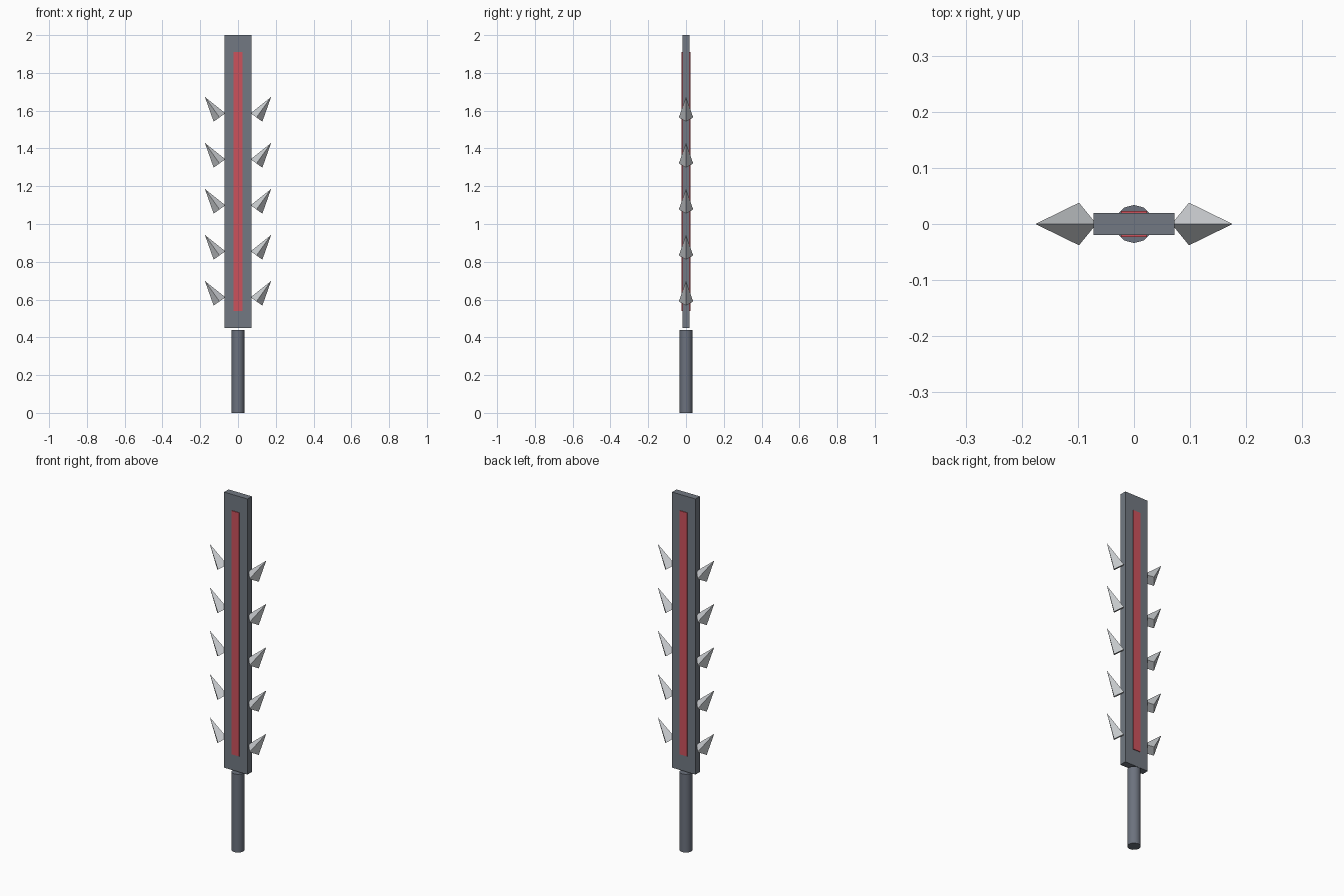
import bpy, math
from mathutils import Matrix

if "Cube" in bpy.data.objects:
    bpy.data.objects.remove(bpy.data.objects["Cube"])


def material(name, srgb):
    m = bpy.data.materials.new(name)
    lin = [((c / 255 + 0.055) / 1.055) ** 2.4 for c in srgb]
    m.diffuse_color = (*lin, 1)
    m.use_nodes = True
    m.node_tree.nodes["Principled BSDF"].inputs["Base Color"].default_value = m.diffuse_color
    return m


steel = material("dark steel", (114, 121, 130))
grip = material("grip grey", (108, 114, 126))
red = material("red core", (204, 82, 92))
spike_grey = material("pale spike metal", (200, 203, 206))


def box(name, size, z0, z1, mat):
    bpy.ops.mesh.primitive_cube_add(size=1, location=(0, 0, (z0 + z1) / 2))
    o = bpy.context.object
    o.name = name
    o.scale = (size[0], size[1], z1 - z0)
    bpy.ops.object.transform_apply(location=False, rotation=False, scale=True)
    o.data.materials.append(mat)
    return o


# Flat blade with a slightly raised red strip on both faces
box("blade", (0.145, 0.039), 0.45, 2.0, steel)
box("red_strip", (0.046, 0.047), 0.54, 1.91, red)

# Round handle, separated from the blade by a small gap
bpy.ops.mesh.primitive_cylinder_add(vertices=12, radius=0.034, depth=0.44,
                                    location=(0, 0, 0.22))
handle = bpy.context.object
handle.name = "handle"
handle.data.materials.append(grip)
bpy.ops.object.shade_smooth_by_angle(angle=math.radians(40))

# Four-sided spikes along both edges, leaning outward and up
LENGTH, RADIUS, LEAN = 0.134, 0.038, math.radians(35.4)
for side, label in ((1, "right"), (-1, "left")):
    for i in range(5):
        bpy.ops.mesh.primitive_cone_add(vertices=4, radius1=RADIUS, radius2=0, depth=LENGTH)
        o = bpy.context.object
        o.name = f"spike_{label}_{i + 1}"
        # put the origin at the base, then tilt
        o.data.transform(Matrix.Translation((0, 0, LENGTH / 2)))
        o.rotation_euler = (0, side * LEAN, 0)
        o.location = (side * 0.098, 0, 0.590 + i * 0.2435)
        o.data.materials.append(spike_grey)
